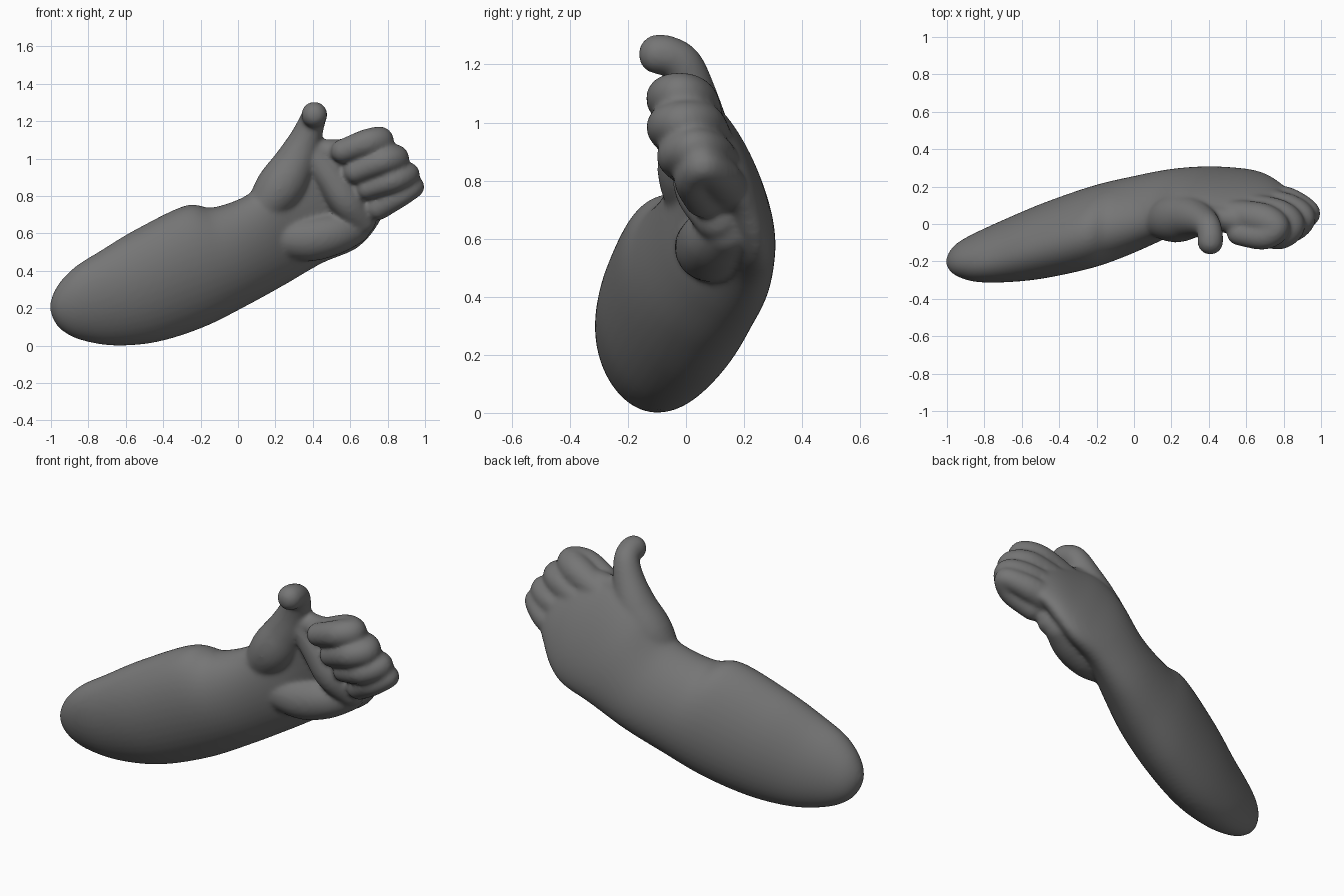
import bpy
import bmesh
import math
from mathutils import Vector, Matrix

cube = bpy.data.objects.get("Cube")
if cube:
    bpy.data.objects.remove(cube)


def spline(keys, steps):
    """Catmull-Rom samples through tuples of any length."""
    k = [Vector(p) for p in keys]
    k = [k[0]] + k + [k[-1]]
    out = []
    for a, b, c, d in zip(k, k[1:], k[2:], k[3:]):
        for s in range(steps):
            t = s / steps
            out.append((2 * b + (c - a) * t + (2 * a - 5 * b + 4 * c - d) * t**2
                        + (3 * b - a - 3 * c + d) * t**3) / 2)
    return out + [k[-1]]


def limb(bm, keys):
    """Rounded tube: overlapping balls along (x, y, z, radius)."""
    for x, y, z, r in spline(keys, 6):
        bmesh.ops.create_icosphere(bm, subdivisions=3, radius=r,
                                   matrix=Matrix.Translation((x, y, z)))


def loft(bm, keys, sides=40):
    """Oval sections: top x z, bottom x z, front y, back y, lean."""
    rings = []
    for xt, zt, xb, zb, front, back, lean in spline(keys, 6):
        ring = []
        for i in range(sides):
            a = math.tau * i / sides
            c, s = math.cos(a), math.sin(a)
            ring.append(bm.verts.new(((xt + xb) / 2 + c * (xt - xb) / 2,
                                      (front + back) / 2 + s * (back - front) / 2 + c * lean,
                                      (zt + zb) / 2 + c * (zt - zb) / 2)))
        rings.append(ring)
    for r, q in zip(rings, rings[1:]):
        for i in range(sides):
            j = (i + 1) % sides
            bm.faces.new((r[i], r[j], q[j], q[i]))
    bm.faces.new(rings[0])
    bm.faces.new(rings[-1])


bm = bmesh.new()

# Forearm, wrist and back of the hand
loft(bm, [
    (-1.005, .225, -1.005, .19, -.215, -.19, 0),
    (-.985, .285, -.985, .135, -.25, -.145, -.01),
    (-.94, .355, -.94, .08, -.28, -.10, -.02),
    (-.86, .43, -.84, .03, -.305, -.05, -.03),
    (-.74, .505, -.66, .0, -.308, .02, -.04),
    (-.55, .62, -.43, .02, -.29, .11, -.04),
    (-.28, .75, -.18, .10, -.235, .20, -.04),
    (-.13, .74, .05, .215, -.17, .245, -.055),
    (.07, .82, .25, .325, -.08, .28, -.07),
    (.20, .98, .45, .44, .0, .285, -.085),
    (.31, 1.08, .62, .51, .03, .262, -.10),
    (.45, 1.09, .71, .59, .04, .235, -.10),
    (.60, 1.07, .77, .68, .04, .205, -.085),
    (.71, 1.04, .82, .74, .03, .17, -.065),
    (.78, .98, .84, .79, .03, .13, -.03)])

# Ball of the thumb, the thumb, and the web to the index finger
limb(bm, [(.13, .02, .73, .09), (.22, .03, .84, .13), (.295, .035, .96, .115),
          (.355, .02, 1.09, .088), (.395, -.01, 1.195, .071),
          (.408, -.06, 1.23, .069), (.408, -.095, 1.235, .07)])
limb(bm, [(.36, .03, 1.05, .075), (.46, .03, 1.04, .065), (.56, .02, 1.03, .075)])

# Heel of the palm and the pad below the fingers
limb(bm, [(.15, .05, .59, .085), (.35, .08, .57, .12), (.50, .10, .595, .115),
          (.62, .14, .63, .09)])
limb(bm, [(.42, .035, 1.0, .08), (.50, .035, .89, .085), (.58, .05, .77, .09),
          (.66, .11, .67, .08)])

# Curled fingers, from index to little finger
fingers = [
    [(.52, .05, 1.0, .08), (.68, .025, 1.065, .09), (.757, -.02, 1.095, .078),
     (.69, -.065, 1.085, .074), (.56, -.05, 1.04, .065)],
    [(.58, .09, .92, .08), (.77, .055, .99, .08), (.84, -.01, 1.0, .076),
     (.77, -.065, .985, .073), (.63, -.03, .93, .065)],
    [(.64, .12, .84, .08), (.82, .09, .89, .075), (.905, .03, .915, .068),
     (.83, -.035, .885, .067), (.69, .0, .84, .06)],
    [(.68, .15, .75, .075), (.83, .125, .80, .07), (.94, .06, .85, .058),
     (.87, .02, .805, .063), (.75, .06, .74, .07)]]
for finger in fingers:
    limb(bm, finger)

bmesh.ops.recalc_face_normals(bm, faces=bm.faces)
mesh = bpy.data.meshes.new("arm_and_hand")
bm.to_mesh(mesh)
bm.free()
arm = bpy.data.objects.new("arm_and_hand", mesh)
bpy.context.collection.objects.link(arm)

# One plain grey skin
grey = bpy.data.materials.new("mid_grey")
grey.use_nodes = True
colour = (.18, .18, .18, 1)
grey.diffuse_color = colour
grey.node_tree.nodes["Principled BSDF"].inputs["Base Color"].default_value = colour
mesh.materials.append(grey)

# Fuse the parts into one soft sculpted surface
fuse = arm.modifiers.new("fuse", "REMESH")
fuse.mode = "VOXEL"
fuse.voxel_size = .011
fuse.use_smooth_shade = True
soften = arm.modifiers.new("soften", "SMOOTH")
soften.factor = .5
soften.iterations = 14
